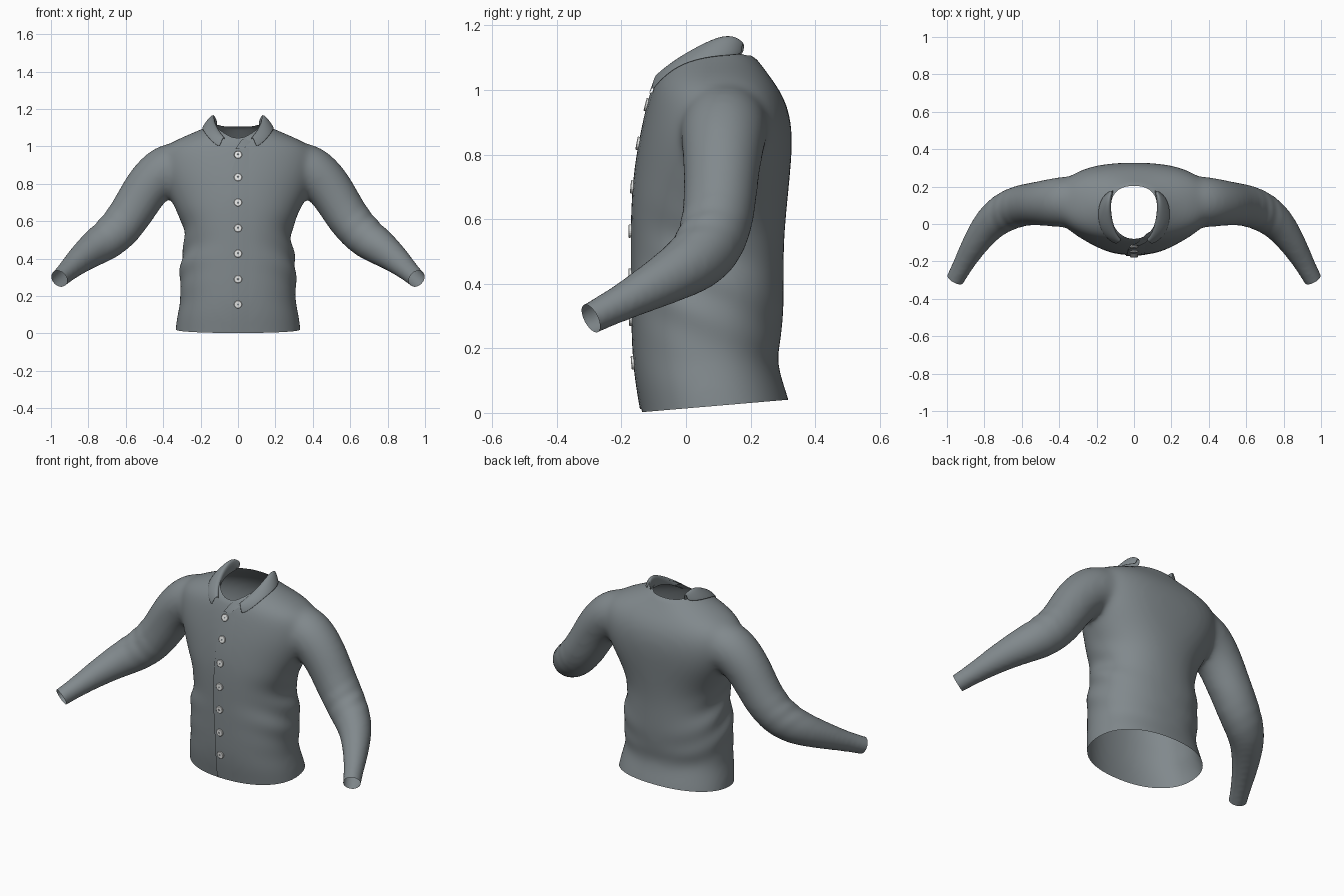
import bpy, bmesh, math
from mathutils import Vector
from mathutils.bvhtree import BVHTree

if "Cube" in bpy.data.objects:
    bpy.data.objects.remove(bpy.data.objects["Cube"])


def material(name, rgb):
    m = bpy.data.materials.new(name)
    m.diffuse_color = (*rgb, 1)
    m.use_nodes = True
    m.node_tree.nodes["Principled BSDF"].inputs["Base Color"].default_value = m.diffuse_color
    return m


cloth = material("grey cloth", (0.22, 0.25, 0.265))
pearl = material("pale button", (0.8, 0.81, 0.8))


def add_object(name, bm, mats, smooth=True):
    me = bpy.data.meshes.new(name)
    bmesh.ops.recalc_face_normals(bm, faces=bm.faces)
    for f in bm.faces:
        f.smooth = smooth
    bm.to_mesh(me)
    bm.free()
    for mat in mats:
        me.materials.append(mat)
    ob = bpy.data.objects.new(name, me)
    bpy.context.collection.objects.link(ob)
    return ob


def loft(bm, rings):
    """Capped tube through rings of points; returns the last cap."""
    vs = [[bm.verts.new(p) for p in r] for r in rings]
    n = len(vs[0])
    for a, b in zip(vs, vs[1:]):
        for i in range(n):
            j = (i + 1) % n
            bm.faces.new((a[i], a[j], b[j], b[i]))
    bm.faces.new(vs[0])
    return bm.faces.new(vs[-1])


def sheet(bm, rows):
    """Open surface through rows of points."""
    vs = [[bm.verts.new(p) for p in r] for r in rows]
    for a, b in zip(vs, vs[1:]):
        for i in range(len(a) - 1):
            bm.faces.new((a[i], a[i + 1], b[i + 1], b[i]))


def spow(v, e):
    return math.copysign(abs(v) ** e, v)


# torso: height, half width, front y, back y
TORSO = [(-0.12, .345, -.13, .345), (-.04, .343, -.13, .338), (0.04, .335, -.145, .321),
         (.1, .327, -.155, .299), (.17, .309, -.162, .281), (.23, .312, -.165, .298),
         (.34, .315, -.168, .305), (.42, .305, -.169, .305), (.485, .283, -.169, .304),
         (.56, .290, -.169, .307), (.65, .328, -.167, .315), (.75, .38, -.159, .325),
         (.85, .42, -.142, .332), (.93, .425, -.124, .323), (.99, .405, -.108, .298),
         (1.035, .335, -.093, .266), (1.075, .237, -.066, .237), (1.10, .18, -.04, .218),
         (1.125, .13, -.01, .195), (1.14, .08, .02, .16)]
# sleeve: centre line and radius
SLEEVE = [(.14, .135, .89, .125), (.28, .122, .892, .142), (.39, .117, .88, .143),
          (.483, .112, .79, .127), (.54, .107, .695, .120), (.60, .10, .60, .117),
          (.67, .075, .522, .113), (.735, .035, .475, .104), (.795, -.025, .435, .09),
          (.86, -.122, .382, .073), (.91, -.21, .335, .059), (.955, -.295, .293, .052),
          (1.0, -.375, .251, .050), (1.04, -.44, .21, .050)]

N = 28
bm = bmesh.new()
rings = []
for z, w, f, b in TORSO:
    ring = []
    for i in range(N):
        a = 2 * math.pi * i / N
        e = .9 if z < .7 else (.8 if math.sin(a) > 0 and z < 1.04 else 1)
        ring.append((w * spow(math.cos(a), e),
                     (f + b) / 2 + (b - f) / 2 * spow(math.sin(a), e), z))
    rings.append(ring)
loft(bm, rings)
for s in (1, -1):
    rings = []
    for k, (x, y, z, r) in enumerate(SLEEVE):
        p, q = SLEEVE[max(k - 1, 0)], SLEEVE[min(k + 1, len(SLEEVE) - 1)]
        t = (Vector(q[:3]) - Vector(p[:3])).normalized()
        u = t.cross(Vector((0, 1, 0))).normalized()
        v = t.cross(u)
        ring = []
        for i in range(20):
            a = 2 * math.pi * i / 20
            c = Vector((x, y, z)) + (u * math.cos(a) + v * math.sin(a) * .97) * r
            ring.append((c.x * s, c.y, c.z))
        rings.append(ring)
    loft(bm, rings)
solid = add_object("shirt_body", bm, [cloth])

# fuse torso and sleeves into one skin
m = solid.modifiers.new("round", "SUBSURF")
m.levels = m.render_levels = 2
m = solid.modifiers.new("fuse", "REMESH")
m.mode = "VOXEL"
m.voxel_size = 0.013
dg = bpy.context.evaluated_depsgraph_get()
fused = bpy.data.meshes.new_from_object(solid.evaluated_get(dg))
bm = bmesh.new()
bm.from_mesh(fused)
for _ in range(12):
    bmesh.ops.smooth_vert(bm, verts=bm.verts, factor=.5, use_axis_x=True,
                          use_axis_y=True, use_axis_z=True)

# soft folds at waist sides, lower back and elbows
bm.normal_update()


def bump(p, c, size):
    return math.exp(-((Vector((abs(p.x), p.y, p.z)) - Vector(c)).length / size) ** 2)


moves = []
for v in bm.verts:
    p = v.co
    fold = math.sin(42 * (p.z + .45 * p.y) + 3 * p.x)
    d = .006 * fold * (bump(p, (.29, .05, .42), .16) + .3 * bump(p, (.2, .28, .25), .13))
    d += .003 * math.sin(60 * (abs(p.x) - p.z)) * bump(p, (.68, .06, .56), .09)
    moves.append((v, v.normal * d))
for v, d in moves:
    v.co += d


# open the hem and cuffs
def cut(co, no):
    bmesh.ops.bisect_plane(bm, geom=bm.verts[:] + bm.edges[:] + bm.faces[:],
                           plane_co=co, plane_no=no, clear_outer=True)


cut((0, -.14, .002), (0, .085, -1))
for s in (1, -1):
    cut((s * .955, -.295, .293), (s * .09, -.16, -.085))


# open the neck: round in front, squarer behind, rim snapped and evened out
def oval(p):
    y = p.y - .067
    e, ny = (2.6, .137) if y > 0 else (2, .148)
    return ((abs(p.x) / .126) ** e + (abs(y) / ny) ** e) ** (1 / e)


bmesh.ops.delete(bm, geom=[v for v in bm.verts if v.co.z > .95 and oval(v.co) < 1],
                 context="VERTS")
rim = [v for v in bm.verts if v.is_boundary and v.co.z > .95]
for v in rim:
    k = oval(v.co)
    v.co.x /= k
    v.co.y = .067 + (v.co.y - .067) / k
for _ in range(6):
    new = {}
    for v in rim:
        near = [e.other_vert(v).co for e in v.link_edges if e.is_boundary]
        new[v] = v.co * .5 + sum(near, Vector()) / len(near) * .5
    for v, co in new.items():
        v.co = co
inner = {e.other_vert(v) for v in rim for e in v.link_edges} - set(rim)
for _ in range(3):
    bmesh.ops.smooth_vert(bm, verts=list(inner), factor=.5, use_axis_x=True,
                          use_axis_y=True, use_axis_z=True)
bpy.data.objects.remove(solid)
tree = BVHTree.FromBMesh(bm)
body = add_object("shirt_body", bm, [cloth])


def on_front(x, z, lift):
    hit, n, _, _ = tree.ray_cast(Vector((x, -1, z)), Vector((0, 1, 0)))
    if hit is None or hit.y > 0:
        return Vector((x, -.09 - lift, z))
    return Vector((x, hit.y - lift, z))


# button placket: an overlapping strip with one raised edge
bm = bmesh.new()
rows = []
for k in range(26):
    z = .012 + k * .0392
    left = -.038 + .005 * math.sin(z * 9)
    if z > .88:
        left += (z - .88) * .42
    right = .06
    rows.append([on_front(left, z, .001), on_front(left, z, .006)] +
                [on_front(left + (right - left) * i / 4, z, .006 - .0012 * i)
                 for i in range(1, 5)])
sheet(bm, rows)
placket = add_object("placket", bm, [cloth])
bpy.context.view_layer.objects.active = placket
placket.select_set(True)
bpy.ops.object.shade_smooth_by_angle(angle=math.radians(35))

# folded corner of the open neck
bm = bmesh.new()
sheet(bm, [[(-.015, -.116, .985), (.02, -.098, 1.035), (.07, -.05, 1.07)],
           [(.03, -.116, .985), (.065, -.098, 1.02), (.105, -.03, 1.06)]])
add_object("neck_fold", bm, [cloth])

# collar leaves: inner stand, fold line, outer edge resting on the shoulder
fold = [(.112, .182, 1.15), (.122, .16, 1.18), (.123, .115, 1.187), (.122, .05, 1.152),
        (.108, -.01, 1.112), (.088, -.06, 1.078), (.07, -.092, 1.055)]
stand = [(.108, .18, 1.11), (.115, .15, 1.10), (.122, .11, 1.095), (.122, .05, 1.09),
         (.108, -.01, 1.07), (.088, -.05, 1.045), (.066, -.08, 1.025)]
outer = [(.135, .182, 1.12), (.165, .155, 1.11), (.186, .11, 1.10), (.187, .05, 1.075),
         (.172, -.01, 1.05), (.142, -.07, 1.02), (.096, -.12, .992)]
edge = []
for p in outer:
    hit, n, _, _ = tree.find_nearest(Vector(p))
    edge.append(hit + n * .011)
middle = [(Vector(a) + b) / 2 + Vector((.006, -.004, .008)) for a, b in zip(fold, edge)]
bm = bmesh.new()
sheet(bm, [stand, fold, middle, edge])
collar = add_object("collar", bm, [cloth])
collar.modifiers.new("other_side", "MIRROR").use_axis[0] = True
m = collar.modifiers.new("thickness", "SOLIDIFY")
m.thickness = .005
m = collar.modifiers.new("round", "SUBSURF")
m.levels = m.render_levels = 2


# buttons: thin pale discs with a dark thread spot
def button(z):
    p, a, b = on_front(0, z, .008), on_front(0, z - .02, 0), on_front(0, z + .02, 0)
    up = (b - a).normalized()
    side = Vector((1, 0, 0))
    out = up.cross(side).normalized()
    if out.y > 0:
        out = -out
    bm = bmesh.new()
    prof = [(.020, -.006), (.021, .002), (.019, .004), (.005, .004), (.0045, .0035)]
    spot = loft(bm, [[p + out * h + (side * math.cos(t) + up * math.sin(t)) * r
                      for t in [2 * math.pi * i / 20 for i in range(20)]]
                     for r, h in prof])
    spot.material_index = 1
    add_object("button", bm, [pearl, cloth], False)


for z in (.155, .29, .427, .563, .70, .835, .955):
    button(z)
